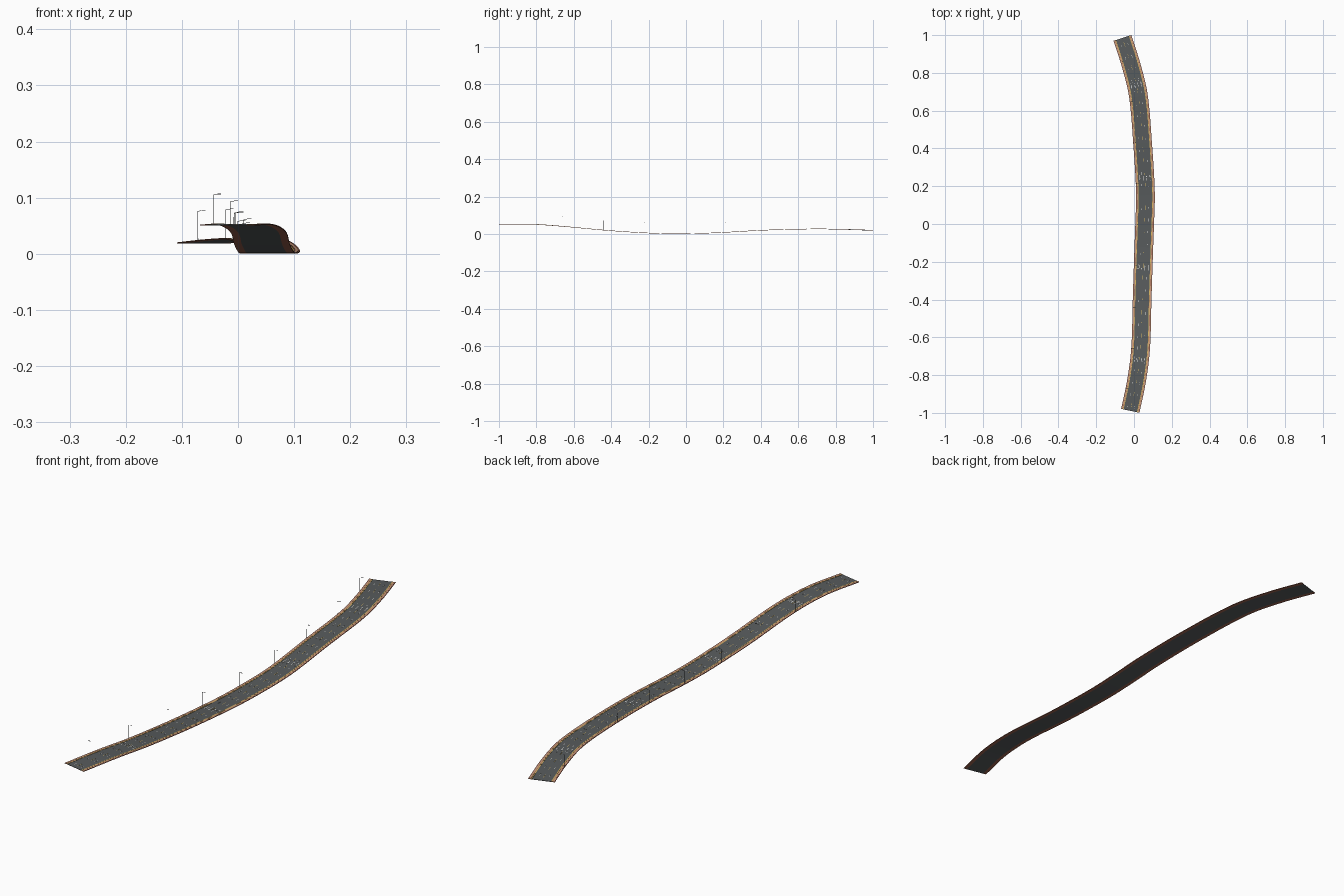
import bpy, bmesh, math
from mathutils import Vector

if "Cube" in bpy.data.objects:
    bpy.data.objects.remove(bpy.data.objects["Cube"])

# centre line of the road: (y, x, z of the underside)
PATH = [(-0.989, -0.0195, 0.050), (-0.83, 0.0135, 0.051), (-0.66, 0.035, 0.0395),
        (-0.40, 0.043, 0.016), (-0.15, 0.051, 0.0015), (0.0, 0.0565, 0.0005), (0.17, 0.0605, 0.0055),
        (0.42, 0.046, 0.019), (0.68, 0.023, 0.0255), (0.84, -0.015, 0.0235),
        (0.985, -0.0615, 0.0185)]
Y0, Y1 = PATH[0][0], PATH[-1][0]
HALF, LANE = 0.0495, 0.0360      # half width overall, half width of asphalt
TOP = 0.0013                     # asphalt thickness


def slope(i, k):
    a, b = PATH[max(i - 1, 0)], PATH[min(i + 1, len(PATH) - 1)]
    return (b[k] - a[k]) / (b[0] - a[0])


def centre(y):
    """Smooth x, z of the centre line and its direction in plan."""
    i = 0
    while i < len(PATH) - 2 and y > PATH[i + 1][0]:
        i += 1
    a, b = PATH[i], PATH[i + 1]
    h = b[0] - a[0]
    t = (y - a[0]) / h
    out = []
    for k in (1, 2):
        m0, m1 = slope(i, k) * h, slope(i + 1, k) * h
        out.append((2*t**3 - 3*t**2 + 1) * a[k] + (t**3 - 2*t**2 + t) * m0
                   + (3*t**2 - 2*t**3) * b[k] + (t**3 - t**2) * m1)
    t_ = min(max(t, 0), 1)
    dx = slope(i, 1) * (1 - t_) + slope(i + 1, 1) * t_
    return out[0], out[1], dx


def place(y, off, h):
    """Point at sideways offset and height above the underside."""
    x, z, dx = centre(y)
    n = math.hypot(1, dx)
    return Vector((x + off / n, y - off * dx / n, z + h))


def material(name, rgb):
    m = bpy.data.materials.new(name)
    m.diffuse_color = (*rgb, 1)
    m.use_nodes = True
    m.node_tree.nodes["Principled BSDF"].inputs["Base Color"].default_value = m.diffuse_color
    return m


ASPHALT = material("asphalt grey", (0.098, 0.107, 0.110))
BRICK = material("brick red", (0.33, 0.12, 0.075))
PAVING = material("pink paving", (0.62, 0.33, 0.21))
WHITE = material("marking white", (0.80, 0.80, 0.78))
YELLOW = material("marking yellow", (0.70, 0.49, 0.13))
POLE = material("pole grey", (0.10, 0.105, 0.11))


def finish(bm, name, mats):
    bmesh.ops.recalc_face_normals(bm, faces=bm.faces)
    me = bpy.data.meshes.new(name)
    bm.to_mesh(me)
    bm.free()
    for m in mats:
        me.materials.append(m)
    ob = bpy.data.objects.new(name, me)
    bpy.context.collection.objects.link(ob)
    return ob


def ribbon(bm, y0, y1, a, b, h0, h1, steps=1):
    """Solid strip between offsets a..b that follows the road."""
    rings = []
    for i in range(steps + 1):
        y = y0 + (y1 - y0) * i / steps
        rings.append([bm.verts.new(place(y, o, h))
                      for o, h in ((a, h0), (b, h0), (b, h1), (a, h1))])
    for r, s in zip(rings, rings[1:]):
        for j in range(4):
            k = (j + 1) % 4
            bm.faces.new((r[j], r[k], s[k], s[j]))
    bm.faces.new(rings[0])
    bm.faces.new(rings[-1])


def plate(bm, pts, h0, h1):
    """Thin painted shape from (y, offset) outline."""
    lo = [bm.verts.new(place(y, o, h0)) for y, o in pts]
    hi = [bm.verts.new(place(y, o, h1)) for y, o in pts]
    bm.faces.new(lo)
    bm.faces.new(hi)
    for i in range(len(pts)):
        j = (i + 1) % len(pts)
        bm.faces.new((lo[i], lo[j], hi[j], hi[i]))


def strip(name, mat, a, b, h0, h1):
    bm = bmesh.new()
    ribbon(bm, Y0, Y1, a, b, h0, h1, 64)
    return finish(bm, name, [mat])


# road bed, brick pavements, paving bands and yellow kerb lines
strip("road_surface", ASPHALT, -LANE, LANE, 0, TOP)
for side, s in (("left", -1), ("right", 1)):
    strip(side + "_brick_base", BRICK, s * LANE, s * HALF, 0, TOP + 0.0005)
    strip(side + "_paving", PAVING, s * 0.0408, s * 0.0468, TOP, TOP + 0.0009)
    strip(side + "_kerb_line", YELLOW, s * 0.0362, s * 0.0396, TOP, TOP + 0.0009)

# dashed lane lines
PAINT = (TOP - 0.0005, TOP + 0.0003)
centre_bm, lane_bm = bmesh.new(), bmesh.new()
count = 32
for i in range(count):
    y = Y0 + (Y1 - Y0) * (i + 0.25) / count
    ribbon(centre_bm, y, y + 0.024, -0.0007, 0.0007, *PAINT)
    for s in (-1, 1):
        ribbon(lane_bm, y, y + 0.015, s * 0.0180 - 0.0005, s * 0.0180 + 0.0005, *PAINT)
finish(centre_bm, "centre_dashes", [YELLOW])
finish(lane_bm, "lane_dashes", [WHITE])

# direction arrows in the four lanes
arrow_bm = bmesh.new()
ARROW = [(-0.015, -0.0008), (-0.015, 0.0008), (0.003, 0.0008), (0.003, 0.0028),
         (0.015, 0), (0.003, -0.0028), (0.003, -0.0008)]
for y in (-0.72, -0.23, 0.245, 0.735):
    for off in (-0.027, -0.009, 0.009, 0.027):
        d = 1 if off > 0 else -1
        plate(arrow_bm, [(y + d * p, off + q) for p, q in ARROW], *PAINT)
finish(arrow_bm, "lane_arrows", [WHITE])


def tube(bm, p, q, r0, r1):
    d = q - p
    res = bmesh.ops.create_cone(bm, cap_ends=True, segments=8, radius1=r0,
                                radius2=r1, depth=d.length)
    rot = Vector((0, 0, 1)).rotation_difference(d).to_matrix()
    for v in res["verts"]:
        v.co = rot @ v.co + (p + q) / 2


# street lamps along the outer edge of the left pavement
for i in range(9):
    y = -0.88 + i * 0.219
    off = -0.0490
    bm = bmesh.new()
    foot, top = place(y, off, 0.0005), place(y, off, 0.0535)
    tube(bm, foot, foot + Vector((0, 0, 0.004)), 0.0009, 0.0008)
    tube(bm, foot, top, 0.0006, 0.0005)
    tube(bm, top - Vector((0, 0, 0.0005)), place(y, off + 0.009, 0.0548), 0.0005, 0.0004)
    ribbon(bm, y - 0.0012, y + 0.0012, off + 0.008, off + 0.014, 0.0543, 0.0554)
    finish(bm, "street_lamp_%d" % (i + 1), [POLE])
